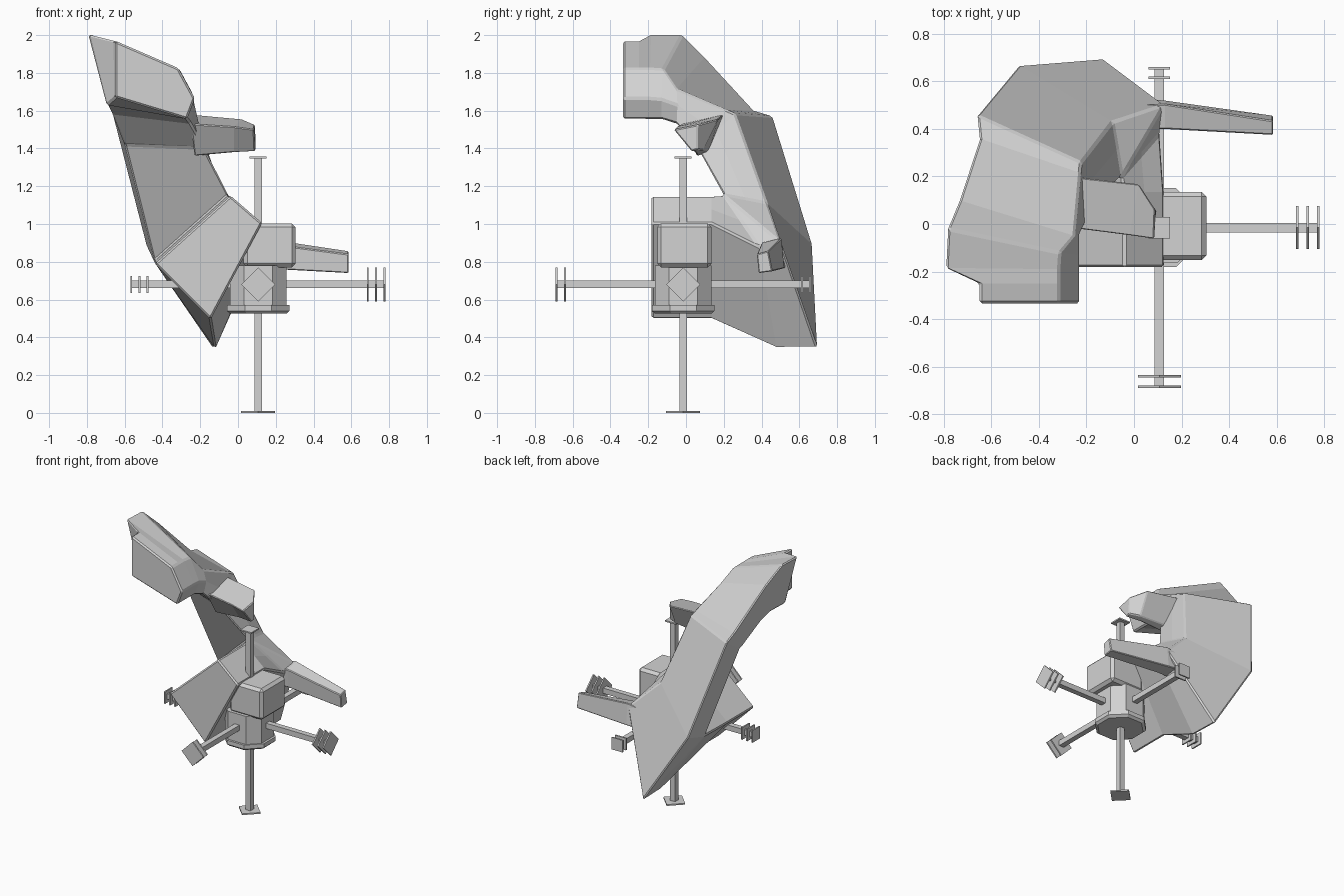
import bpy, bmesh, math
from mathutils import Vector

if "Cube" in bpy.data.objects:
    bpy.data.objects.remove(bpy.data.objects["Cube"])

grey = bpy.data.materials.new("plain grey")
grey.diffuse_color = (0.65, 0.65, 0.65, 1)
grey.use_nodes = True
grey.node_tree.nodes["Principled BSDF"].inputs["Base Color"].default_value = grey.diffuse_color
C = Vector((0.107, -0.015, 0.68))   # hub centre where the rods cross


def finish(bm, name, bevel=0.0):
    bmesh.ops.remove_doubles(bm, verts=bm.verts, dist=0.0005)
    bmesh.ops.recalc_face_normals(bm, faces=bm.faces)
    me = bpy.data.meshes.new(name)
    bm.to_mesh(me)
    bm.free()
    me.materials.append(grey)
    ob = bpy.data.objects.new(name, me)
    bpy.context.collection.objects.link(ob)
    if bevel:
        m = ob.modifiers.new("edge", 'BEVEL')
        m.width, m.segments = bevel, 1
        m.limit_method, m.angle_limit = 'ANGLE', math.radians(28)
    return ob


def loft(name, sections, bevel=0.0):
    """Skin a list of closed cross-sections, capped at both ends."""
    bm = bmesh.new()
    rings = [[bm.verts.new(p) for p in s] for s in sections]
    n = len(rings[0])
    for a, b in zip(rings, rings[1:]):
        for i in range(n):
            j = (i + 1) % n
            bm.faces.new((a[i], a[j], b[j], b[i]))
    bm.faces.new(rings[0])
    bm.faces.new(rings[-1])
    return finish(bm, name, bevel)


def box(name, lo, hi, bevel=0.0):
    quad = lambda z: [(lo[0], lo[1], z), (hi[0], lo[1], z), (hi[0], hi[1], z), (lo[0], hi[1], z)]
    return loft(name, [quad(lo[2]), quad(hi[2])], bevel)


def octagon(r, flat, z):
    pts = [(r, -flat), (r, flat), (flat, r), (-flat, r), (-r, flat), (-r, -flat), (-flat, -r), (flat, -r)]
    return [(C.x + x, C.y + y, z) for x, y in pts]


# Curved shell: sections are outer-left, outer-right, (right ridge,) inner-right, inner-left
def front(y):
    return [(-.145, y, .495), (.128, y, 1.005), (-.04, y, 1.15), (-.44, y, .79)]


def end(y):
    return [(-.65, y, 1.97), (-.315, y, 1.825), (-.228, y, 1.665), (-.27, y, 1.555), (-.65, y, 1.67)]


def ridge(s):
    """Give a four-sided section a midpoint on its right side."""
    if len(s) == 5:
        return s
    mid = (Vector(s[1]) + Vector(s[2])) / 2
    return [s[0], s[1], mid, s[2], s[3]]


in_r, in_l = (-.05, .2, 1.155), (-.445, .4, .8)
loft("curved_shell", [ridge(s) for s in [
    front(-.182), front(.135),
    [(-.12, .48, .34), (.11, .385, .88), in_r, in_l],
    [(-.13, .697, .342), (.13, .505, .9), in_r, in_l],
    [(-.485, .67, .89), (-.09, .43, 1.11), in_r, in_l],
    [(-.66, .46, 1.57), (-.22, .26, 1.585), (-.18, .06, 1.4), (-.6, .22, 1.42)],
    [(-.65, .36, 1.6), (-.225, .215, 1.605), (-.18, .055, 1.41), (-.605, .2, 1.43)],
    [(-.735, .1, 1.885), (-.25, -.05, 1.715), (-.23, -.045, 1.63), (-.25, -.05, 1.53), (-.665, .07, 1.58)],
    [(-.785, -.02, 2.005), (-.31, -.12, 1.82), (-.228, -.13, 1.66), (-.27, -.13, 1.555), (-.69, -.02, 1.63)],
    [(-.793, -.185, 2.005), (-.315, -.19, 1.825), (-.228, -.19, 1.665), (-.27, -.19, 1.555), (-.695, -.175, 1.63)],
    end(-.25), end(-.334)]], 0.01)

# Short upper arm and long lower arm
loft("upper_arm", [
    [(-.25, .2, 1.58), (-.25, -.02, 1.53), (-.23, .06, 1.36), (-.23, .12, 1.38)],
    [(.02, .17, 1.555), (-.02, -.05, 1.515), (-.02, .05, 1.38), (.02, .09, 1.39)],
    [(.09, .06, 1.525), (.085, -.065, 1.5), (.09, .03, 1.385), (.095, .06, 1.395)]], 0.006)
loft("lower_arm", [
    [(.03, .4, .89), (.03, .5, .91), (.03, .53, .77), (.03, .41, .76)],
    [(.13, .4, .9), (.13, .505, .925), (.13, .52, .765), (.13, .405, .765)],
    [(.585, .375, .84), (.585, .435, .857), (.585, .457, .75), (.585, .385, .74)]], 0.005)

# Hub: octagonal base plate, column and head block
loft("hub_base", [octagon(.15, .06, .525), octagon(.166, .07, .54), octagon(.166, .07, .57)])
loft("hub_column", [octagon(.15, .075, .57), octagon(.15, .075, .78)])
box("head_block", (.03, -.152, .77), (.305, .135, 1.003), 0.02)


# Crossed rods with plates on their ends
def span(axis, a, b, half):
    lo, hi = C - Vector((half,) * 3), C + Vector((half,) * 3)
    lo[axis], hi[axis] = a, b
    return lo, hi


def plate(name, axis, at, half, diamond):
    u, v = [i for i in range(3) if i != axis]
    rim = [(half, 0), (0, half), (-half, 0), (0, -half)] if diamond else \
          [(half, half), (-half, half), (-half, -half), (half, -half)]
    secs = []
    for d in (-.005, .005):
        ring = []
        for p, q in rim:
            w = C.copy()
            w[axis], w[u], w[v] = at + d, C[u] + p, C[v] + q
            ring.append(w)
        secs.append(ring)
    loft(name, secs)


for axis, name, a, b, big, small in (
        (0, "side", -.57, .78, (.687, .731, .775), (-.565, -.522, -.48)),
        (1, "depth", -.69, .66, (-.685, -.641), (.656, .615)),
        (2, "upright", 0, 1.355, (.005,), (1.352,))):
    box(name + "_rod", *span(axis, a, b, .02))
    for i, at in enumerate(big):
        plate(f"{name}_large_plate_{i + 1}", axis, at, .09, True)
    for i, at in enumerate(small):
        plate(f"{name}_small_plate_{i + 1}", axis, at, .045, False)
